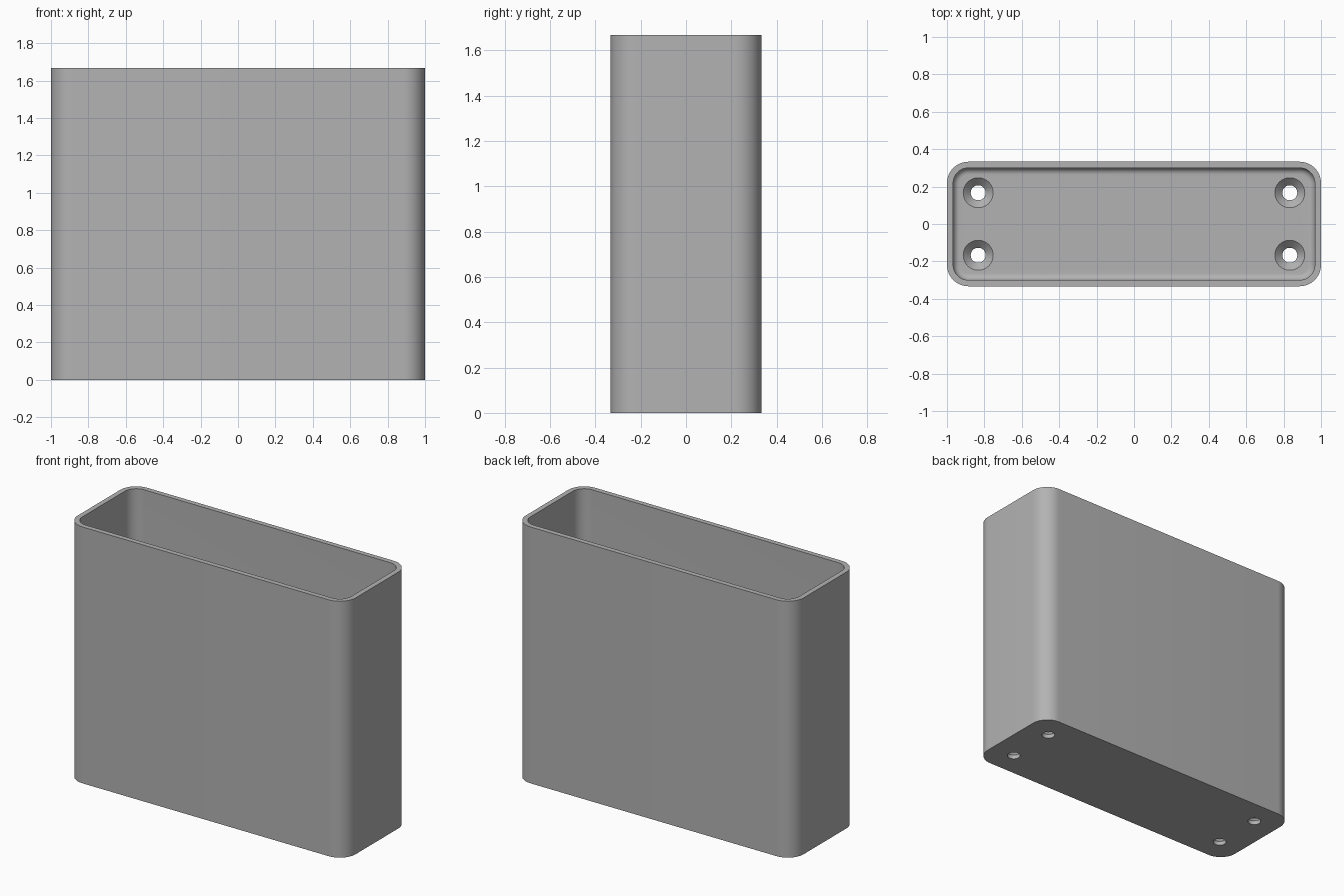
import bpy, bmesh, math

old = bpy.data.objects.get("Cube")
if old:
    bpy.data.objects.remove(old, do_unlink=True)

HALF_X, HALF_Y, HEIGHT = 1.0, 0.333, 1.667
CORNER, WALL, FLOOR, FILLET = 0.115, 0.033, 0.067, 0.035
HOLE, SINK = 0.04, 0.08

grey = bpy.data.materials.new("plain_grey")
grey.use_nodes = True
colour = (0.45, 0.45, 0.45, 1)
grey.diffuse_color = colour
grey.node_tree.nodes["Principled BSDF"].inputs["Base Color"].default_value = colour


def make_object(name, bm):
    bmesh.ops.recalc_face_normals(bm, faces=bm.faces)
    mesh = bpy.data.meshes.new(name)
    bm.to_mesh(mesh)
    bm.free()
    mesh.materials.append(grey)
    obj = bpy.data.objects.new(name, mesh)
    bpy.context.collection.objects.link(obj)
    return obj


def loft(bm, rings):
    """Join closed rings of points with quads and cap both ends."""
    loops = [[bm.verts.new(p) for p in ring] for ring in rings]
    n = len(loops[0])
    for a, b in zip(loops, loops[1:]):
        for i in range(n):
            j = (i + 1) % n
            bm.faces.new((a[i], a[j], b[j], b[i]))
    bm.faces.new(loops[0])
    bm.faces.new(loops[-1])


def rounded_rect(inset, z, steps=12):
    """Rounded rectangle offset inward from the outer outline."""
    points = []
    r = CORNER - inset
    for quarter, (sx, sy) in enumerate(((1, 1), (-1, 1), (-1, -1), (1, -1))):
        for k in range(steps + 1):
            a = (quarter + k / steps) * math.pi / 2
            points.append((sx * (HALF_X - CORNER) + r * math.cos(a),
                           sy * (HALF_Y - CORNER) + r * math.sin(a), z))
    return points


def circle(x, y, r, z, n=48):
    return [(x + r * math.cos(2 * math.pi * i / n),
             y + r * math.sin(2 * math.pi * i / n), z) for i in range(n)]


# Open box: outer wall, rim, inner wall, then a fillet down to the floor
rings = [rounded_rect(0, 0), rounded_rect(0, HEIGHT), rounded_rect(WALL, HEIGHT)]
for k in range(9):
    a = k / 8 * math.pi / 2
    rings.append(rounded_rect(WALL + FILLET * (1 - math.cos(a)),
                              FLOOR + FILLET * (1 - math.sin(a))))
bm = bmesh.new()
loft(bm, rings)
box = make_object("open_box", bm)

# Countersunk screw holes in the floor
bm = bmesh.new()
for x in (-0.833, 0.833):
    for y in (-0.167, 0.167):
        loft(bm, [circle(x, y, HOLE, -0.1), circle(x, y, HOLE, FLOOR - SINK + HOLE),
                  circle(x, y, SINK, FLOOR), circle(x, y, SINK, FLOOR + 0.1)])
cutter = make_object("screw_hole_cutter", bm)
cutter.hide_render = True

mod = box.modifiers.new("screw_holes", 'BOOLEAN')
mod.operation = 'DIFFERENCE'
mod.solver = 'EXACT'
mod.object = cutter
bpy.ops.object.select_all(action='DESELECT')
box.select_set(True)
bpy.context.view_layer.objects.active = box
bpy.ops.object.modifier_apply(modifier=mod.name)
bpy.data.objects.remove(cutter, do_unlink=True)
bpy.ops.object.shade_smooth_by_angle(angle=math.radians(30))
